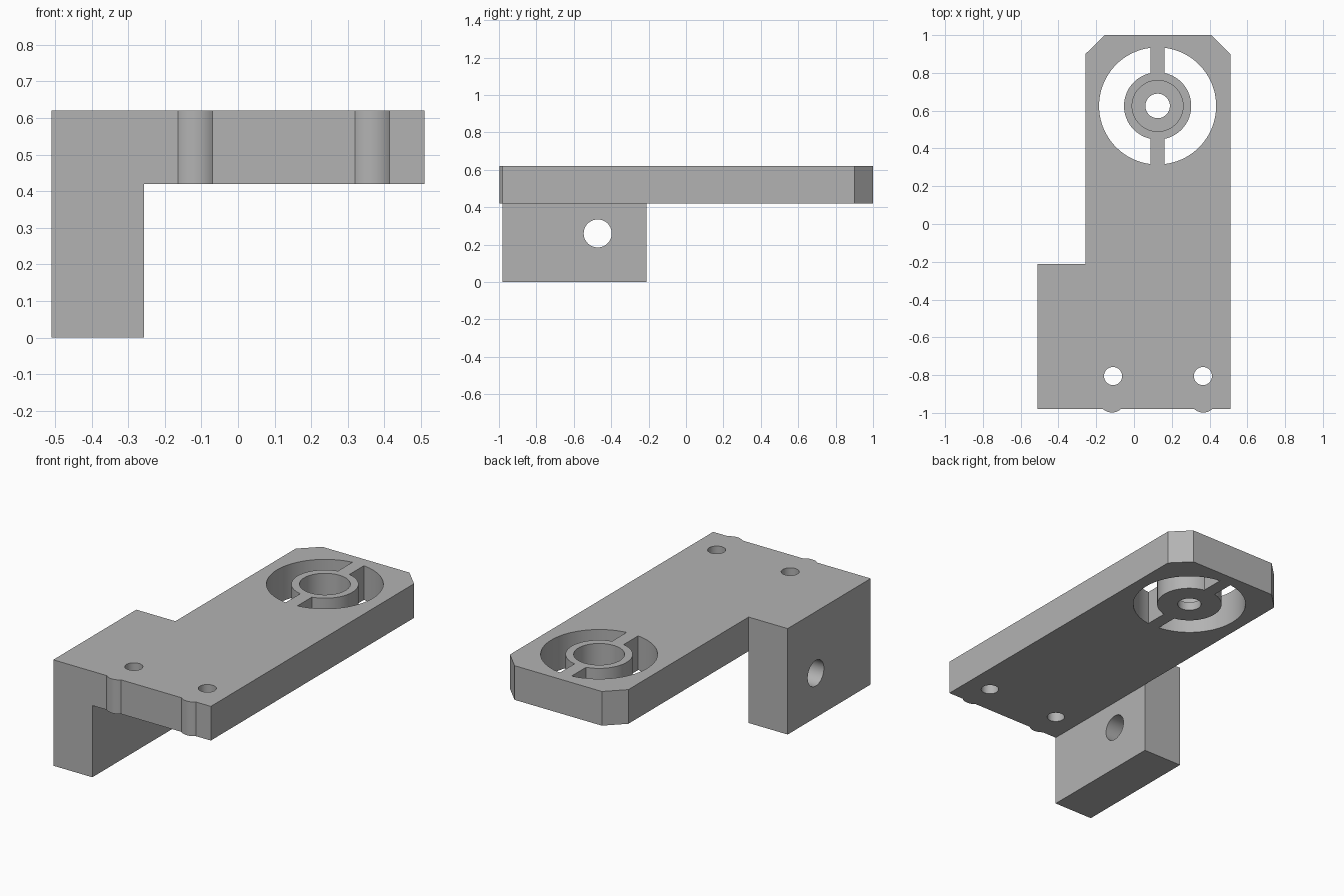
import bpy, bmesh
from math import sin, cos, pi, radians, asin
from mathutils import Matrix

if "Cube" in bpy.data.objects:
    bpy.data.objects.remove(bpy.data.objects["Cube"])

grey = bpy.data.materials.new("plain grey")
grey.use_nodes = True
COLOUR = (0.45, 0.45, 0.45, 1)
grey.diffuse_color = COLOUR
grey.node_tree.nodes["Principled BSDF"].inputs["Base Color"].default_value = COLOUR

# Maps a profile (u, v) extruded along w to (y, z) extruded along x
SIDEWAYS = Matrix(((0, 0, 1, 0), (1, 0, 0, 0), (0, 1, 0, 0), (0, 0, 0, 1)))


def prism(name, profile, low, high, matrix=None):
    """Extrude a closed 2D profile between two levels."""
    bm = bmesh.new()
    face = bm.faces.new([bm.verts.new((u, v, low)) for u, v in profile])
    top = bmesh.ops.extrude_face_region(bm, geom=[face])["geom"]
    bmesh.ops.translate(bm, vec=(0, 0, high - low),
                        verts=[g for g in top if isinstance(g, bmesh.types.BMVert)])
    if matrix:
        bm.transform(matrix)
    bmesh.ops.recalc_face_normals(bm, faces=bm.faces)
    mesh = bpy.data.meshes.new(name)
    bm.to_mesh(mesh)
    bm.free()
    mesh.materials.append(grey)
    obj = bpy.data.objects.new(name, mesh)
    bpy.context.collection.objects.link(obj)
    return obj


def arc(cu, cv, r, start, end, n):
    return [(cu + r * cos(start + (end - start) * i / n),
             cv + r * sin(start + (end - start) * i / n)) for i in range(n + 1)]


def circle(cu, cv, r, n=64):
    return arc(cu, cv, r, 0, 2 * pi, n)[:-1]


def combine(body, tool, operation):
    """Apply a boolean and discard the tool."""
    mod = body.modifiers.new(operation, 'BOOLEAN')
    mod.operation, mod.object, mod.solver = operation, tool, 'EXACT'
    bpy.context.view_layer.objects.active = body
    bpy.ops.object.modifier_apply(modifier=mod.name)
    bpy.data.objects.remove(tool)


BOTTOM, TOP = 0.42, 0.62
FRONT, STEP = -0.98, -0.212
LEFT, INNER, RIGHT = -0.51, -0.257, 0.51

# Plate outline with two shallow rounded ribs on the front edge
outline = [(LEFT, FRONT)]
for x in (-0.117, 0.367):
    half = asin(0.047 / 0.07)
    outline += arc(x, FRONT + 0.07 * cos(half), 0.07, -pi / 2 - half, -pi / 2 + half, 12)
outline += [(RIGHT, FRONT), (RIGHT, 0.9), (0.41, 1), (-0.155, 1),
            (INNER, 0.9), (INNER, STEP), (LEFT, STEP)]
bracket = prism("bracket", outline, BOTTOM, TOP)

# Leg under the wide end
leg = prism("leg", [(LEFT, FRONT), (INNER, FRONT), (INNER, STEP), (LEFT, STEP)], 0, BOTTOM + 0.1)
combine(bracket, leg, 'UNION')

# Crescent openings either side of the hub, leaving two spokes
HX, HY = 0.125, 0.625
for turn in (0, pi):
    a, b = asin(0.0375 / 0.31), asin(0.0375 / 0.178)
    opening = (arc(HX, HY, 0.31, turn - pi / 2 + a, turn + pi / 2 - a, 40)
               + arc(HX, HY, 0.178, turn + pi / 2 - b, turn - pi / 2 + b, 32))
    combine(bracket, prism("opening", opening, 0.3, 0.8), 'DIFFERENCE')

# Hub pocket, hub hole and mounting holes
combine(bracket, prism("hub_pocket", circle(HX, HY, 0.135), BOTTOM + 0.05, 0.8), 'DIFFERENCE')
combine(bracket, prism("hub_hole", circle(HX, HY, 0.065, 48), 0.3, 0.8), 'DIFFERENCE')
for x in (-0.111, 0.365):
    combine(bracket, prism("mount_hole", circle(x, -0.805, 0.048, 40), 0.3, 0.8), 'DIFFERENCE')

# Leg bore: round recess inside, narrow hole, toothed socket outside
BY, BZ = -0.472, 0.26
TEETH = 21
teeth = []
for i in range(TEETH):
    for part, r in ((0, 0.125), (0.3, 0.125), (0.5, 0.148), (0.8, 0.148)):
        t = 2 * pi * (i + part) / TEETH
        teeth.append((BY + r * cos(t), BZ + r * sin(t)))
for name, shape, low, high in (
        ("recess", circle(BY, BZ, 0.158), INNER - 0.06, 0),
        ("bore", circle(BY, BZ, 0.075, 48), -0.7, 0),
        ("socket", teeth, -0.7, -0.345)):
    combine(bracket, prism(name, shape, low, high, SIDEWAYS), 'DIFFERENCE')

# Smooth the round walls, keep edges sharp
bpy.ops.object.select_all(action='DESELECT')
bracket.select_set(True)
bpy.context.view_layer.objects.active = bracket
bpy.ops.object.shade_smooth_by_angle(angle=radians(25))
